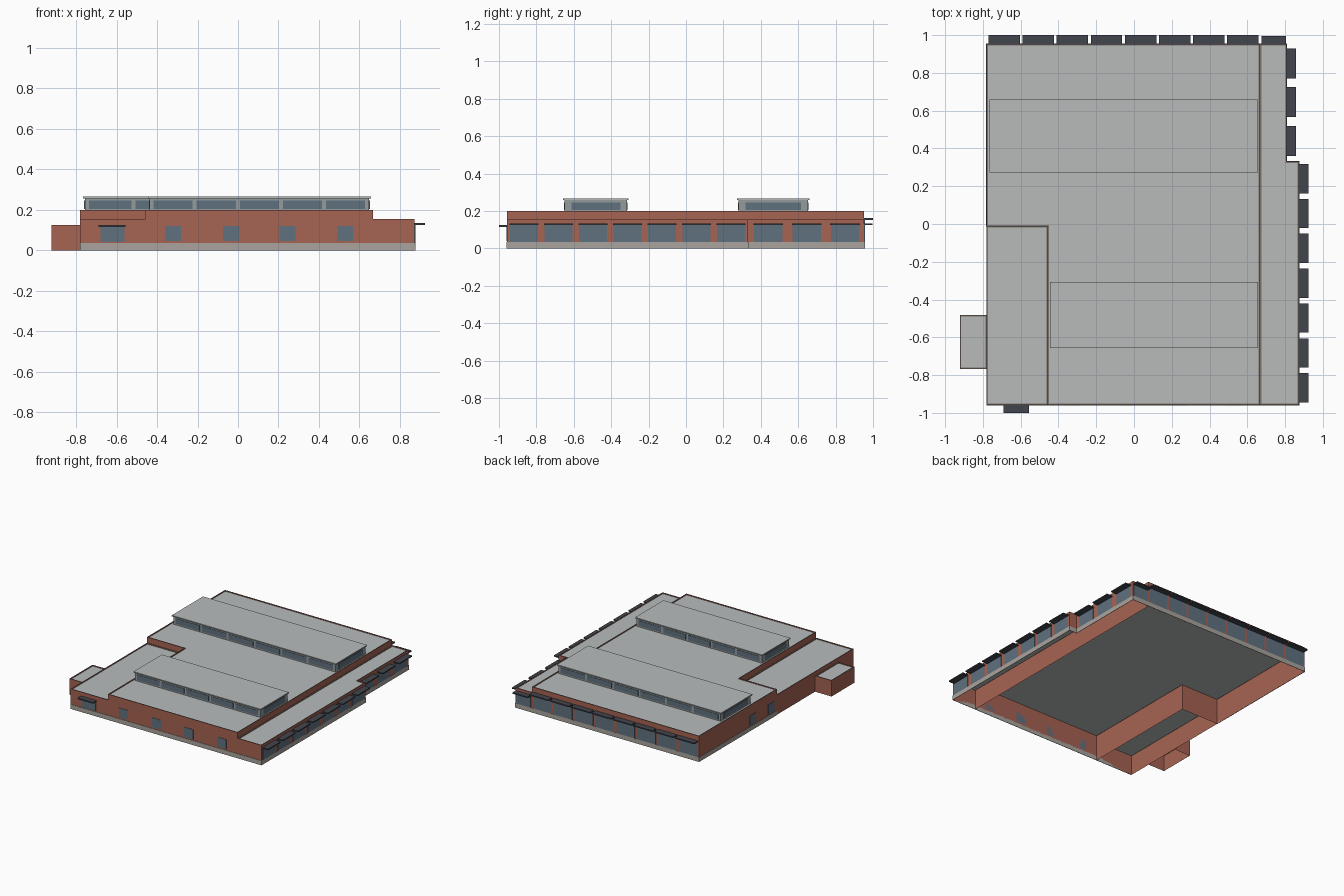
import bpy, bmesh

if "Cube" in bpy.data.objects:
    bpy.data.objects.remove(bpy.data.objects["Cube"])


def material(name, rgb):
    m = bpy.data.materials.new(name)
    m.diffuse_color = (*rgb, 1)
    m.use_nodes = True
    m.node_tree.nodes["Principled BSDF"].inputs["Base Color"].default_value = m.diffuse_color
    return m


BRICK = material("brick", (0.38, 0.125, 0.085))
ROOF = material("roof_grey", (0.48, 0.50, 0.50))
COPING = material("coping", (0.20, 0.17, 0.15))
STONE = material("plinth_stone", (0.40, 0.37, 0.34))
GLASS = material("glass", (0.115, 0.165, 0.215))
DARK = material("canopy_dark", (0.055, 0.06, 0.075))
FRAME = material("monitor_frame", (0.30, 0.33, 0.33))


def finish(name, bm, mats):
    me = bpy.data.meshes.new(name)
    bm.normal_update()
    bm.to_mesh(me)
    bm.free()
    for m in mats:
        me.materials.append(m)
    ob = bpy.data.objects.new(name, me)
    bpy.context.collection.objects.link(ob)
    return ob


def boxes(name, spans, mat):
    """One object made of boxes given as (x0, x1, y0, y1, z0, z1)."""
    bm = bmesh.new()
    for x0, x1, y0, y1, z0, z1 in spans:
        vs = bmesh.ops.create_cube(bm, size=1)["verts"]
        bmesh.ops.scale(bm, verts=vs, vec=(x1 - x0, y1 - y0, z1 - z0))
        bmesh.ops.translate(bm, verts=vs, vec=((x0 + x1) / 2, (y0 + y1) / 2, (z0 + z1) / 2))
    return finish(name, bm, [mat])


def shell(name, outline, h, lip=0.010, drop=0.006):
    """Open-bottomed brick volume with a coping and sunken flat roof."""
    bm = bmesh.new()
    low = [bm.verts.new((x, y, 0)) for x, y in outline]
    top = [bm.verts.new((x, y, h)) for x, y in outline]
    n = len(outline)
    for i in range(n):
        j = (i + 1) % n
        bm.faces.new((low[i], low[j], top[j], top[i]))
    roof = bm.faces.new(top)
    bm.normal_update()
    ring = bmesh.ops.inset_individual(bm, faces=[roof], thickness=lip)["faces"]
    for f in ring:
        f.material_index = 1
    roof = bmesh.ops.extrude_discrete_faces(bm, faces=[roof])["faces"][0]
    bmesh.ops.translate(bm, verts=list(roof.verts), vec=(0, 0, -drop))
    roof.material_index = 2
    return finish(name, bm, [BRICK, COPING, ROOF])


def rect(x0, x1, y0, y1):
    return [(x0, y0), (x1, y0), (x1, y1), (x0, y1)]


W, E, S, N = -0.78, 0.667, -0.957, 0.953   # main walls
E1, E2, STEP = 0.873, 0.808, 0.33          # stepped east wing
SWX, SWY = -0.457, -0.012                  # low south-west wing
H, LOW = 0.20, 0.155
T = 0.003                                  # skin thickness of applied parts

# Brick volumes
shell("main_hall", [(SWX, S), (E, S), (E, N), (W, N), (W, SWY), (SWX, SWY)], H)
shell("east_wing", [(E, S), (E1, S), (E1, STEP), (E2, STEP), (E2, N), (E, N)], LOW)
shell("southwest_wing", rect(W, SWX, S, SWY), LOW)
shell("west_annex", rect(-0.922, W, -0.768, -0.483), 0.125)

# Stone plinth
P = 0.035
boxes("plinth", [
    (W, E1, S - T, S, 0, P),
    (E1, E1 + T, S - T, STEP, 0, P),
    (E2, E1 + T, STEP, STEP + T, 0, P),
    (E2, E2 + T, STEP, N, 0, P),
    (W, E2 + T, N, N + T, 0, P),
    (W - T, W, SWY, N + T, 0, P),
], STONE)

glass, canopies = [], []

# East windows with canopies
bays = [(E1, -0.867 + 0.1845 * i, 0.155) for i in range(7)]
bays += [(E2, 0.44 + 0.205 * i, 0.158) for i in range(3)]
for x, y, w in bays:
    glass.append((x, x + T, y - w / 2 + 0.003, y + w / 2 - 0.003, P, 0.125))
    canopies.append((x, x + 0.05, y - w / 2, y + w / 2, 0.125, 0.134))

# Back windows with canopies, the last one lower on the east wing
for i in range(9):
    last = i == 8
    x0 = -0.77 + 0.1805 * i
    x1 = 0.806 if last else x0 + 0.166
    z = 0.125 if last else 0.152
    glass.append((x0 + 0.003, x1 - 0.003, N, N + T, P, z))
    canopies.append((x0, x1, N, 0.996 if last else 1.0, z, z + 0.009))

# Front entrance and small windows
glass.append((-0.68, -0.56, S - T, S, 0.04, 0.115))
canopies.append((-0.69, -0.555, -1.0, S, 0.115, 0.124))
for x in (-0.32, -0.035, 0.245, 0.53):
    glass.append((x - 0.039, x + 0.039, S - T, S, 0.045, 0.12))

# Small west windows
for y in (0.06, 0.29):
    glass.append((W - T, W, y - 0.039, y + 0.039, 0.045, 0.12))

boxes("wall_windows", glass, GLASS)
boxes("window_canopies", canopies, DARK)


# Clerestory roof monitors
def monitor(name, x0, x1, y0, y1, count):
    c = 0.008
    a, b, s, n = x0 + c, x1 - c, y0 + c, y1 - c
    boxes(name + "_body", [(a, b, s, n, 0.195, 0.257)], FRAME)
    boxes(name + "_roof", [(x0, x1, y0, y1, 0.257, 0.265)], ROOF)
    panes = []
    pitch = (b - a - 0.02) / count
    for i in range(count):
        p = a + 0.01 + pitch * i
        for y in (s - T, n):
            panes.append((p + 0.01, p + pitch - 0.01, y, y + T, 0.205, 0.246))
    for x in (a - T, b):
        panes.append((x, x + T, s + 0.036, n - 0.036, 0.205, 0.246))
    boxes(name + "_windows", panes, GLASS)


monitor("front_monitor", -0.445, 0.656, -0.657, -0.307, 5)
monitor("back_monitor", -0.765, 0.656, 0.273, 0.66, 6)
